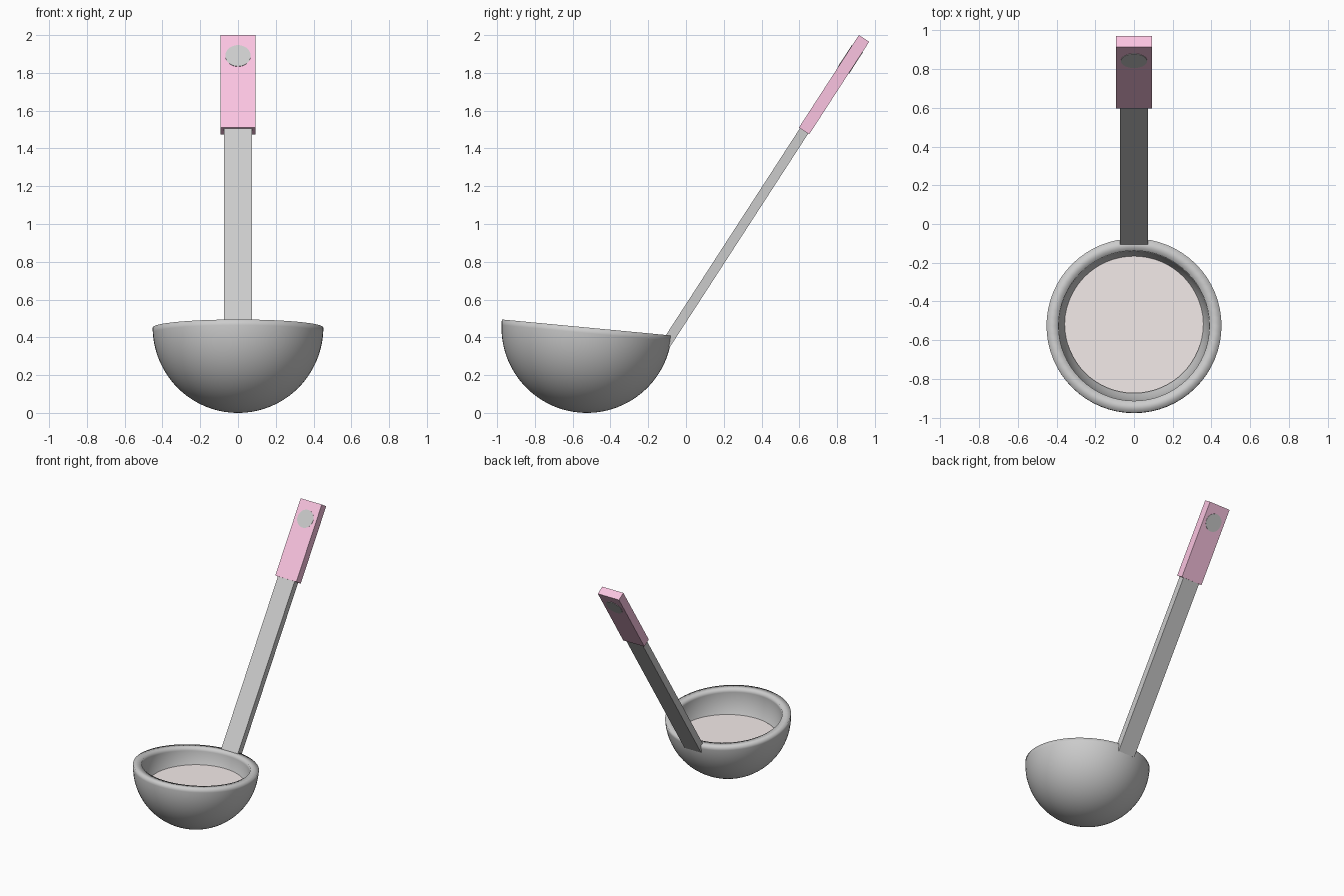
import bpy, bmesh, math
from mathutils import Matrix, Vector

if "Cube" in bpy.data.objects:
    bpy.data.objects.remove(bpy.data.objects["Cube"])

TILT = math.atan2(0.3175, 0.49)            # lean of the handle towards +y
AXIS = Vector((0, math.sin(TILT), math.cos(TILT)))
JOINT = Vector((0, 0.625, 1.4925))         # where shaft meets grip
BOWL_C, R_OUT, R_IN = Vector((0, -0.525, 0.452)), 0.452, 0.39


def finish(name, bm, color=None):
    bmesh.ops.recalc_face_normals(bm, faces=bm.faces)
    me = bpy.data.meshes.new(name)
    bm.to_mesh(me)
    bm.free()
    ob = bpy.data.objects.new(name, me)
    bpy.context.collection.objects.link(ob)
    if color:
        mat = bpy.data.materials.new(name + "_colour")
        mat.diffuse_color = (*color, 1)
        mat.use_nodes = True
        mat.node_tree.nodes["Principled BSDF"].inputs["Base Color"].default_value = mat.diffuse_color
        me.materials.append(mat)
    return ob


def handle_box(name, t0, t1, width, depth, color=None):
    """Box lying along the handle axis between distances t0 and t1 from the joint."""
    bm = bmesh.new()
    bmesh.ops.create_cube(bm, size=1)
    bmesh.ops.scale(bm, vec=(width, depth, t1 - t0), verts=bm.verts)
    ob = finish(name, bm, color)
    ob.location = JOINT + AXIS * (t0 + t1) / 2
    ob.rotation_euler.x = -TILT
    return ob


# Bowl: lathed half-sphere shell with a flat, smooth-shaded rim
bm = bmesh.new()
N = 24
arc = [math.pi / 2 * i / N for i in range(N + 1)]
profile = [(R_OUT * math.sin(a), -R_OUT * math.cos(a)) for a in arc]
profile += [(R_IN * math.sin(a), -R_IN * math.cos(a)) for a in reversed(arc)]
vs = [bm.verts.new((x, 0, z)) for x, z in profile]
es = [bm.edges.new(p) for p in zip(vs, vs[1:])]
bmesh.ops.spin(bm, geom=vs + es, cent=(0, 0, 0), axis=(0, 0, 1),
               angle=2 * math.pi, steps=64, use_duplicate=False)
bmesh.ops.remove_doubles(bm, verts=bm.verts, dist=1e-5)
for f in bm.faces:
    f.smooth = True
bowl = finish("bowl", bm)
bowl.location = BOWL_C
bowl.rotation_euler.x = math.radians(-5.4)

# Liquid surface inside the bowl
bm = bmesh.new()
bmesh.ops.create_circle(bm, cap_ends=True, radius=0.358, segments=64)
soup = finish("soup", bm, (0.9, 0.83, 0.82))
soup.location = (0, -0.516, 0.30)

# Handle shaft and coloured grip
handle_box("shaft", -1.347, 0.02, 0.146, 0.052)
handle_box("grip", 0, 0.584, 0.185, 0.065, (0.96, 0.55, 0.75))

# Round hanging disc set through the grip, just proud of both faces
bm = bmesh.new()
bmesh.ops.create_cone(bm, cap_ends=True, segments=32, radius1=0.067, radius2=0.067,
                      depth=0.07, matrix=Matrix.Rotation(math.pi / 2, 4, 'X'))
disc = finish("hanging_disc", bm)
disc.location = JOINT + AXIS * 0.452
disc.rotation_euler.x = -TILT
